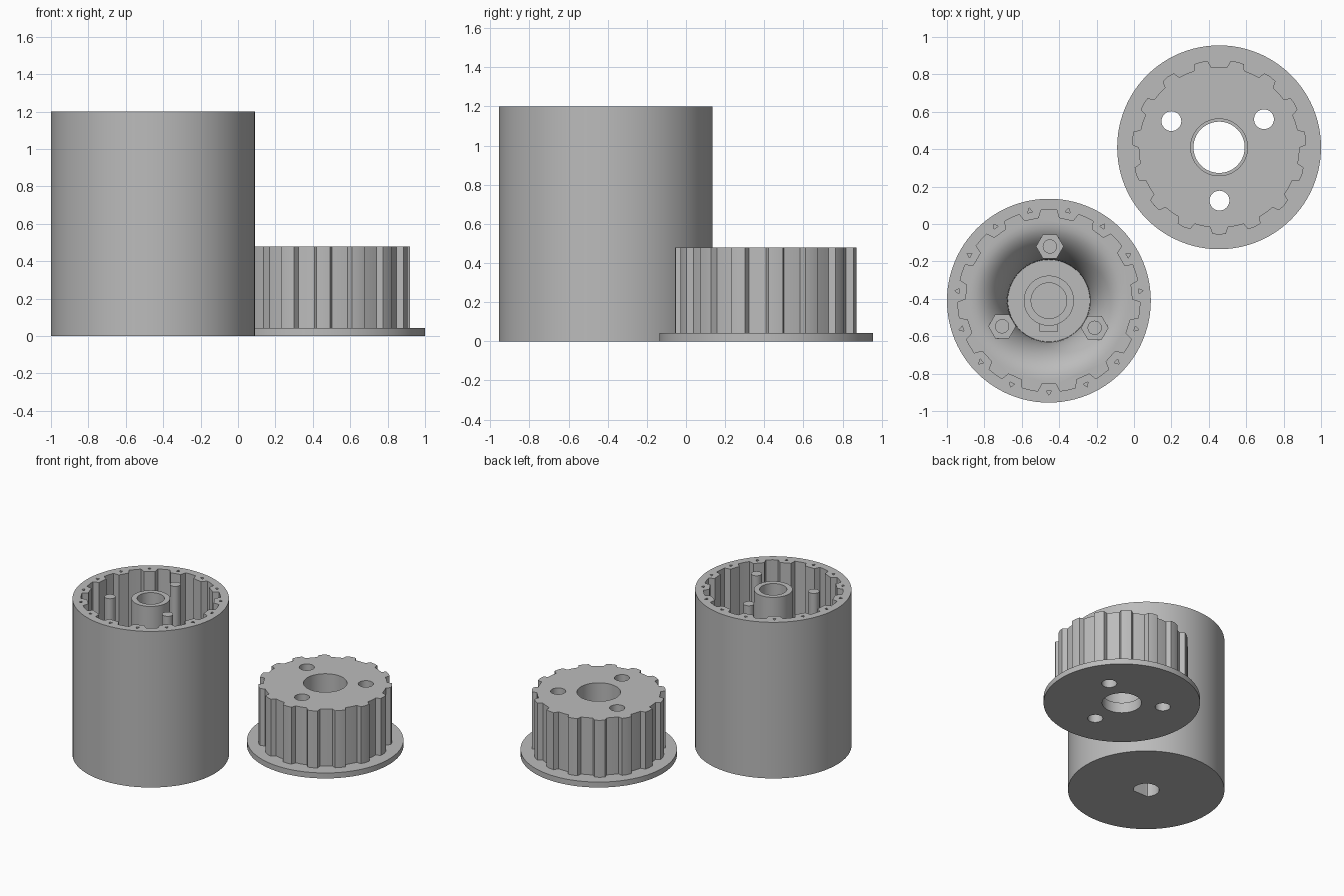
import bpy, bmesh, math
from mathutils import Vector

if "Cube" in bpy.data.objects:
    bpy.data.objects.remove(bpy.data.objects["Cube"])

DRUM = (-0.455, -0.41)
PLUG = (0.455, 0.41)
TEETH = 15
R = 0.545

grey = bpy.data.materials.new("plain grey")
grey.diffuse_color = (0.5, 0.5, 0.5, 1)
grey.use_nodes = True
grey.node_tree.nodes["Principled BSDF"].inputs["Base Color"].default_value = grey.diffuse_color


def finish(name, bm, loc=(0, 0)):
    bmesh.ops.recalc_face_normals(bm, faces=bm.faces)
    me = bpy.data.meshes.new(name)
    bm.to_mesh(me)
    bm.free()
    me.materials.append(grey)
    ob = bpy.data.objects.new(name, me)
    ob.location = (loc[0], loc[1], 0)
    bpy.context.collection.objects.link(ob)
    return ob


def add_prism(bm, pts, z0, z1):
    lo = [bm.verts.new((x, y, z0)) for x, y in pts]
    hi = [bm.verts.new((x, y, z1)) for x, y in pts]
    bm.faces.new(lo[::-1])
    bm.faces.new(hi)
    n = len(pts)
    for i in range(n):
        j = (i + 1) % n
        bm.faces.new((lo[i], lo[j], hi[j], hi[i]))


def prism(name, pts, z0, z1, loc):
    bm = bmesh.new()
    add_prism(bm, pts, z0, z1)
    return finish(name, bm, loc)


def lathe(name, profile, loc, n=96):
    """Revolve (radius, z) points; both ends are capped."""
    bm = bmesh.new()
    rings = []
    for r, z in profile:
        rings.append([bm.verts.new((r * math.cos(math.tau * i / n),
                                    r * math.sin(math.tau * i / n), z)) for i in range(n)])
    for a, b in zip(rings, rings[1:]):
        for i in range(n):
            j = (i + 1) % n
            bm.faces.new((a[i], a[j], b[j], b[i]))
    bm.faces.new(rings[0][::-1])
    bm.faces.new(rings[-1])
    return finish(name, bm, loc)


def circle(r, n, cx=0, cy=0, turn=0):
    return [(cx + r * math.cos(turn + math.tau * i / n),
             cy + r * math.sin(turn + math.tau * i / n)) for i in range(n)]


def toothed(pattern):
    """Repeat (degrees, radius) pairs once per tooth, starting from the +y axis."""
    pts = []
    for k in range(TEETH):
        for d, r in pattern:
            a = math.radians(90 + 360 / TEETH * k + d)
            pts.append((r * math.cos(a), r * math.sin(a)))
    return pts


def cut(ob, cutters):
    for c in cutters:
        c.hide_render = True
        m = ob.modifiers.new("cut", 'BOOLEAN')
        m.operation = 'DIFFERENCE'
        m.solver = 'EXACT'
        m.object = c
    bpy.context.view_layer.update()
    dg = bpy.context.evaluated_depsgraph_get()
    me = bpy.data.meshes.new_from_object(ob.evaluated_get(dg))
    ob.modifiers.clear()
    ob.data = me
    for c in cutters:
        bpy.data.objects.remove(c)


# Drum: solid cylinder hollowed by a toothed socket and a bell-shaped well
LEDGE, FLOOR = 0.70, 0.35
drum = lathe("drum", [(R, 0), (R, 1.2)], DRUM)
socket = prism("socket_cutter", toothed([(-7, .445), (-5, .487), (0, .487), (5, .487),
                                         (7, .445), (12, .443)]), LEDGE, 1.3, DRUM)
bell = [(0.219, FLOOR)]
for i in range(1, 13):
    t = math.pi / 2 * i / 12
    bell.append((0.417 - 0.198 * math.cos(t), FLOOR + (LEDGE - FLOOR) * math.sin(t)))
well = lathe("well_cutter", bell + [(0.417, LEDGE + 0.1)], DRUM)

# Shaft bore with one flat side, and a nut slot beside the hub
bore = prism("bore_cutter", [(x, max(y, -0.065)) for x, y in circle(0.09, 48)], -0.1, 0.3, DRUM)
slot = prism("slot_cutter", [(-.047, -.166), (.047, -.166), (.047, -.118), (-.047, -.118)],
             0.12, 0.45, DRUM)

# Small triangular holes in the rim, one behind each tooth
bm = bmesh.new()
for k in range(TEETH):
    a = math.radians(78 + 24 * k)
    add_prism(bm, circle(0.016, 3, 0.49 * math.cos(a), 0.49 * math.sin(a), a), 0.75, 1.3)
rim_holes = finish("rim_hole_cutter", bm, DRUM)
cut(drum, [socket, well, bore, slot, rim_holes])

# Hub with a blind hole in its top
hub = lathe("hub", [(0.134, FLOOR - 0.01), (0.134, 1.2), (0.095, 1.2), (0.095, 0.6)], DRUM, 64)

# Three posts on hexagonal bases
posts = []
for i, (x, y) in enumerate([(0.005, 0.29), (-0.25, -0.137), (0.245, -0.145)]):
    posts.append(prism(f"post_base_{i + 1}", circle(0.074, 6, x, y), FLOOR - 0.02, LEDGE, DRUM))
    posts.append(prism(f"post_{i + 1}", circle(0.038, 32, x, y), LEDGE - 0.02, 1.2, DRUM))

# Plug: round flange below a toothed body, one watertight piece
plug = lathe("plug_flange", [(R, 0), (R, 0.042)], PLUG)
body = prism("plug_teeth", toothed([(-7.5, .464), (-5.7, .43), (0, .43), (5.7, .43),
                                    (7.5, .464), (12, .467)]), 0.042, 0.48, PLUG)


def plug_cutters():
    centre = lathe("centre_cutter", [(0.137, -0.1), (0.137, 0.08), (0.152, 0.08), (0.152, 0.6)], PLUG)
    b = bmesh.new()
    for x, y in [(-0.255, 0.14), (0.24, 0.15), (0.002, -0.285)]:
        add_prism(b, circle(0.053, 32, x, y), -0.1, 0.6)
    return [centre, finish("bolt_hole_cutter", b, PLUG)]


cut(plug, plug_cutters())
cut(body, plug_cutters())

# Smooth round walls, crisp edges
bpy.ops.object.select_all(action='DESELECT')
for ob in [drum, hub, plug, body] + posts:
    ob.select_set(True)
    bpy.context.view_layer.objects.active = ob
bpy.ops.object.shade_smooth_by_angle(angle=math.radians(25))
